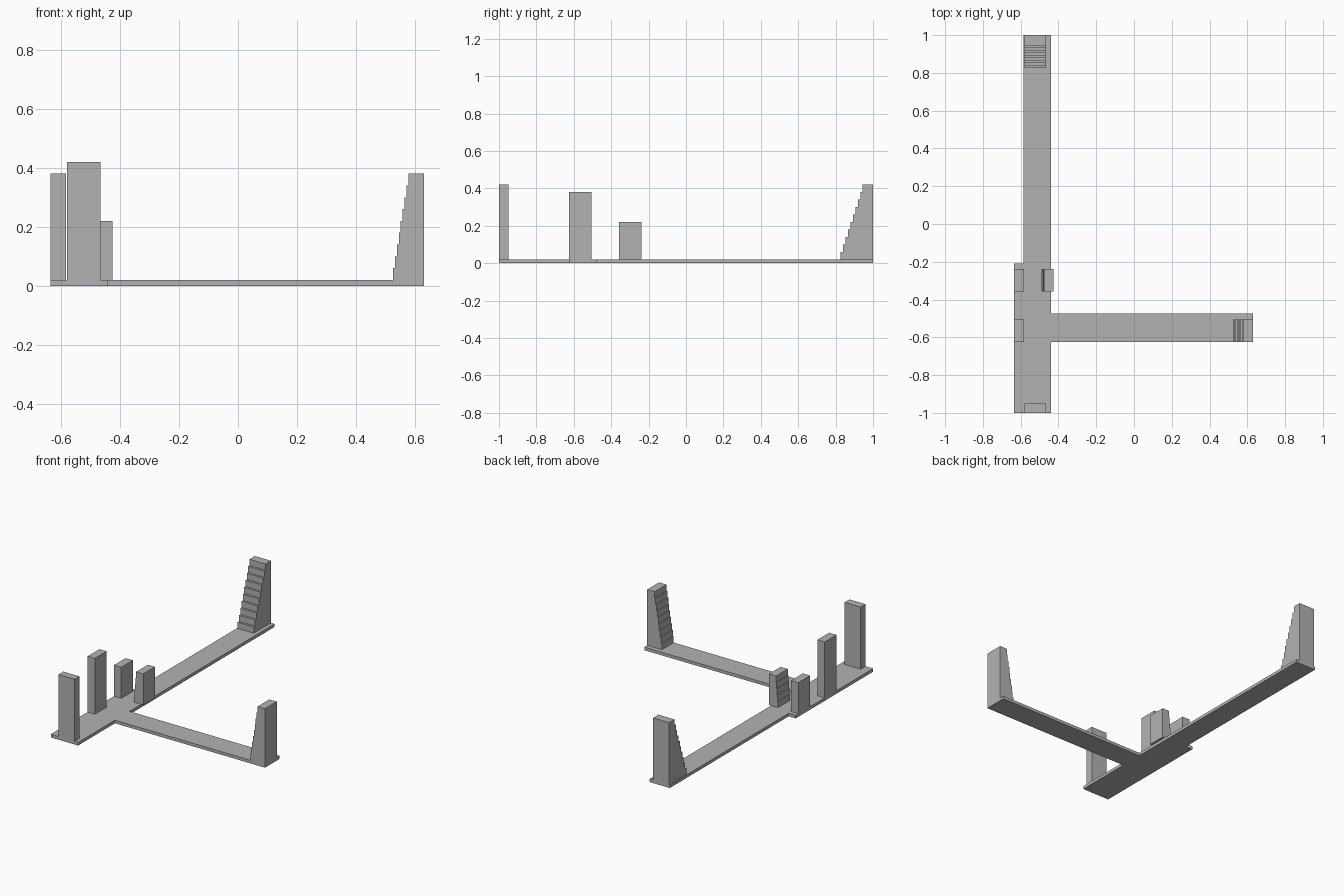
import bpy, bmesh
from mathutils import Vector

if "Cube" in bpy.data.objects:
    bpy.data.objects.remove(bpy.data.objects["Cube"])

BASE = 0.02   # plate thickness
RISE = 0.04   # height of one gauge step

grey = bpy.data.materials.new("light_grey")
grey.diffuse_color = (0.45, 0.45, 0.45, 1)
grey.use_nodes = True
grey.node_tree.nodes["Principled BSDF"].inputs["Base Color"].default_value = grey.diffuse_color


def extrude(name, points, offset):
    """Solid made by sweeping a flat outline along an offset."""
    bm = bmesh.new()
    face = bm.faces.new([bm.verts.new(p) for p in points])
    swept = bmesh.ops.extrude_face_region(bm, geom=[face])
    verts = [g for g in swept["geom"] if isinstance(g, bmesh.types.BMVert)]
    bmesh.ops.translate(bm, verts=verts, vec=Vector(offset))
    bmesh.ops.recalc_face_normals(bm, faces=bm.faces[:])
    mesh = bpy.data.meshes.new(name)
    bm.to_mesh(mesh)
    bm.free()
    mesh.materials.append(grey)
    obj = bpy.data.objects.new(name, mesh)
    bpy.context.collection.objects.link(obj)
    return obj


def post(name, x0, x1, y0, y1, top):
    """Plain upright stop standing on the plate."""
    extrude(name, [(x0, y0, BASE), (x1, y0, BASE), (x1, y1, BASE), (x0, y1, BASE)],
            (0, 0, top - BASE))


def stair_profile(start, top_start, end, steps):
    """Stepped side outline as (distance, height) pairs."""
    tread = (top_start - start) / (steps - 1)
    pts = [(end, BASE), (start, BASE)]
    for i in range(steps):
        z = BASE + RISE * (i + 1)
        pts.append((start + tread * i, z))
        if i < steps - 1:
            pts.append((start + tread * (i + 1), z))
    return pts + [(end, BASE + RISE * steps)]


# Flat plate: wide foot, long arm to the back, short arm to the right
outline = [(-0.635, -1), (-0.44, -1), (-0.44, -0.625), (0.63, -0.625),
           (0.63, -0.475), (-0.44, -0.475), (-0.44, 1), (-0.585, 1),
           (-0.585, -0.21), (-0.635, -0.21)]
extrude("base_plate", [(x, y, 0) for x, y in outline], (0, 0, BASE))

# Plain stops
post("front_stop", -0.58, -0.465, -1, -0.95, 0.42)
post("left_tall_stop", -0.635, -0.583, -0.625, -0.505, 0.38)
post("left_short_stop", -0.635, -0.583, -0.357, -0.238, 0.22)

# Stepped gauges facing the stops
extrude("length_gauge", [(-0.58, d, z) for d, z in stair_profile(0.825, 0.945, 1, 10)],
        (0.115, 0, 0))
extrude("width_gauge", [(d, -0.625, z) for d, z in stair_profile(0.525, 0.577, 0.63, 9)],
        (0, 0.12, 0))
extrude("small_gauge", [(d, -0.357, z) for d, z in stair_profile(-0.49, -0.476, -0.425, 5)],
        (0, 0.119, 0))
